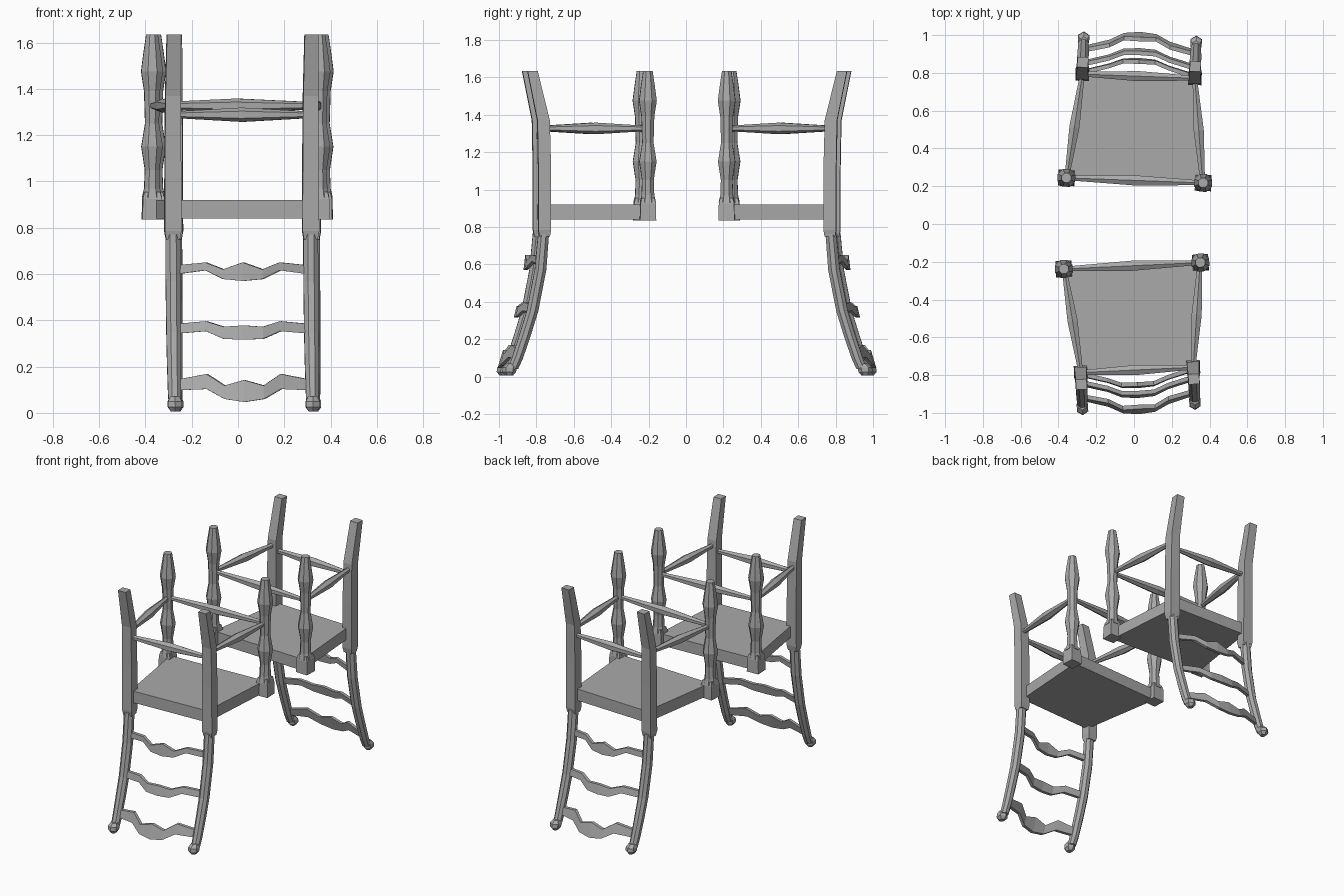
import bpy, bmesh, math
from mathutils import Matrix, Vector

if "Cube" in bpy.data.objects:
    bpy.data.objects.remove(bpy.data.objects["Cube"])

wood = bpy.data.materials.new("grey_wood")
wood.diffuse_color = (0.4, 0.4, 0.4, 1)
wood.use_nodes = True
wood.node_tree.nodes["Principled BSDF"].inputs["Base Color"].default_value = wood.diffuse_color


def finish(name, bm, place):
    bmesh.ops.recalc_face_normals(bm, faces=bm.faces)
    bm.transform(place)
    me = bpy.data.meshes.new(name)
    bm.to_mesh(me)
    bm.free()
    me.materials.append(wood)
    ob = bpy.data.objects.new(name, me)
    bpy.context.collection.objects.link(ob)


def skin(bm, rings):
    """Bridge a list of equal-length point rings and cap both ends."""
    rows = [[bm.verts.new(p) for p in r] for r in rings]
    n = len(rows[0])
    for a, b in zip(rows, rows[1:]):
        for i in range(n):
            j = (i + 1) % n
            bm.faces.new((a[i], a[j], b[j], b[i]))
    bm.faces.new(rows[0])
    bm.faces.new(rows[-1])


def column(name, x, sections, sides, place):
    """Upright part from (y, z, half width, half depth) sections."""
    k = 1 / math.cos(math.pi / sides)
    bm = bmesh.new()
    rings = []
    for y, z, hx, hy in sections:
        ring = []
        for i in range(sides):
            t = (i + 0.5) * math.tau / sides
            ring.append((x + hx * k * math.cos(t), y + hy * k * math.sin(t), z))
        rings.append(ring)
    skin(bm, rings)
    finish(name, bm, place)


def spindle(name, a, b, place):
    """Bar that is thickest in the middle."""
    a, b = Vector(a), Vector(b)
    d = (b - a).normalized()
    side = d.cross(Vector((0, 0, 1)))
    up = side.cross(d)
    rings = []
    for f, r in ((0, 0.014), (0.5, 0.031), (1, 0.014)):
        c = a.lerp(b, f)
        rings.append([c + r * (math.cos(i * math.tau / 6 + math.pi / 6) * side
                               + math.sin(i * math.tau / 6 + math.pi / 6) * up) for i in range(6)])
    bm = bmesh.new()
    skin(bm, rings)
    finish(name, bm, place)


SLAT_X = (-0.28, -0.16, -0.085, 0, 0.085, 0.16, 0.28)
BOW = (0, 0.035, 0.06, 0.065, 0.06, 0.035, 0)


def slat(name, y, z, slope, tops, bottoms, place):
    """Bowed rail with a wavy outline; half outlines are mirrored."""
    top = list(tops) + list(tops[-2::-1])
    bot = list(bottoms) + list(bottoms[-2::-1])
    rings = []
    for x, bow, t, b in zip(SLAT_X, BOW, top, bot):
        ring = []
        for h, off in ((t, 0.011), (b, 0.011), (b, -0.011), (t, -0.011)):
            ring.append((x, y - bow + slope * (h - z) + off, h))
        rings.append(ring)
    bm = bmesh.new()
    skin(bm, rings)
    finish(name, bm, place)


# turned profile of the front legs: (height, radius)
LEG = ((0.93, 0.043), (0.97, 0.034), (1.05, 0.031), (1.15, 0.046), (1.25, 0.030),
       (1.39, 0.034), (1.475, 0.047), (1.56, 0.036), (1.635, 0.025))
# square upper and round lower part of the back posts: (y, z, half width, half depth)
POST_UP = ((-0.55, 0.75, 0.030, 0.028), (-0.55, 0.785, 0.036, 0.034), (-0.55, 1.10, 0.035, 0.034),
           (-0.556, 1.37, 0.033, 0.033), (-0.615, 1.635, 0.029, 0.027))
POST_LOW = ((-0.72, 0.04, 0.026, 0.028), (-0.695, 0.10, 0.028, 0.030), (-0.655, 0.22, 0.030, 0.031),
            (-0.615, 0.35, 0.031, 0.031), (-0.572, 0.57, 0.032, 0.031), (-0.555, 0.77, 0.032, 0.029))
KNOB = ((-0.74, 0.005, 0.016, 0.018), (-0.74, 0.025, 0.030, 0.033),
        (-0.737, 0.05, 0.030, 0.033), (-0.725, 0.07, 0.020, 0.022))


def chair(tag, loc, angle):
    """Upside-down ladder-back chair, front legs at local y = 0."""
    m = Matrix.Translation(loc) @ Matrix.Rotation(math.radians(angle), 4, 'Z')
    for s, word in ((-1, "left"), (1, "right")):
        lab = f"{tag}_{word}_"
        # front leg with its square block
        column(lab + "front_leg", s * 0.362, [(0, z, r, r) for z, r in LEG], 8, m)
        column(lab + "leg_block", s * 0.362,
               [(0, 0.835, 0.043, 0.043), (0, 0.925, 0.041, 0.041), (0, 0.955, 0.034, 0.034)], 4, m)
        # back post and its end knob
        column(lab + "back_leg", s * 0.298, POST_UP, 4, m)
        column(lab + "back_post", s * 0.298, POST_LOW, 8, m)
        column(lab + "post_knob", s * 0.298, KNOB, 6, m)
        spindle(lab + "side_stretcher", (s * 0.36, 0, 1.327), (s * 0.298, -0.55, 1.327), m)
    spindle(tag + "_front_stretcher", (-0.36, 0, 1.327), (0.36, 0, 1.327), m)
    spindle(tag + "_back_stretcher", (-0.298, -0.552, 1.288), (0.298, -0.552, 1.288), m)
    # seat
    bm = bmesh.new()
    plan = ((-0.35, 0.012), (0.35, 0.012), (0.285, -0.56), (-0.285, -0.56))
    skin(bm, [[(x, y, z) for x, y in plan] for z in (0.84, 0.92)])
    finish(tag + "_seat", bm, m)
    # back slats
    slat(tag + "_lower_slat", -0.695, 0.10, -0.0 + 0.3,
         (0.145, 0.168, 0.118, 0.142), (0.098, 0.103, 0.06, 0.047), m)
    slat(tag + "_middle_slat", -0.615, 0.355, 0.25,
         (0.385, 0.396, 0.372, 0.378), (0.343, 0.353, 0.32, 0.316), m)
    slat(tag + "_upper_slat", -0.568, 0.61, 0.12,
         (0.638, 0.65, 0.62, 0.65), (0.60, 0.616, 0.578, 0.57), m)


chair("front_chair", (-0.01, -0.221, 0), 2.7)
chair("rear_chair", (0.004, 0.231, 0), 180 - 2.1)
